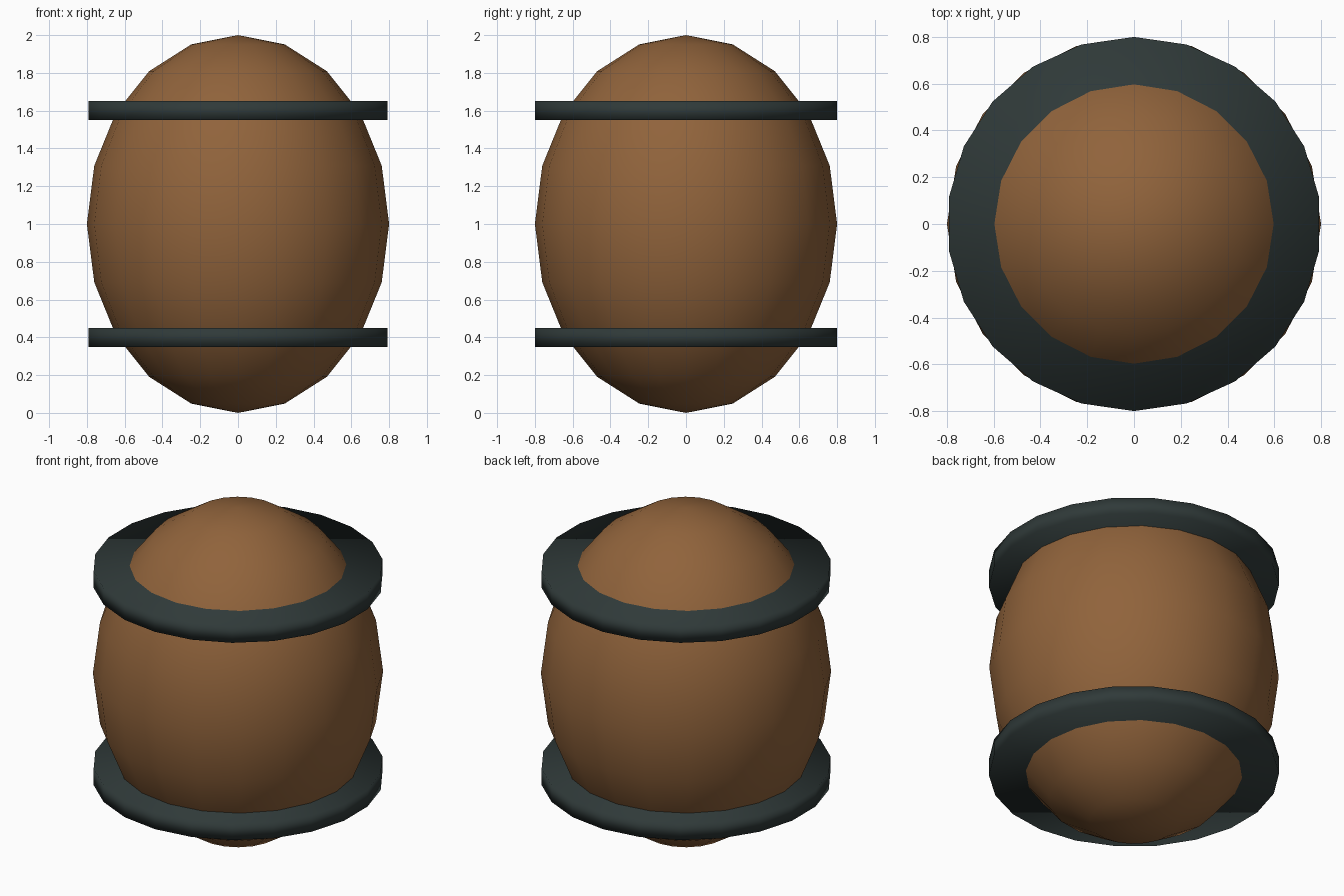
import bpy

cube = bpy.data.objects.get("Cube")
if cube:
    bpy.data.objects.remove(cube, do_unlink=True)


def make_material(name, colour):
    mat = bpy.data.materials.new(name)
    mat.use_nodes = True
    mat.diffuse_color = (*colour, 1)
    mat.node_tree.nodes["Principled BSDF"].inputs["Base Color"].default_value = (*colour, 1)
    return mat


def finish(name, mat):
    obj = bpy.context.object
    obj.name = name
    obj.data.materials.append(mat)
    bpy.ops.object.shade_smooth()
    return obj


wood = make_material("wood brown", (0.28, 0.125, 0.044))
iron = make_material("dark iron", (0.029, 0.042, 0.041))

# Rounded barrel body
bpy.ops.mesh.primitive_uv_sphere_add(segments=20, ring_count=10, radius=1, location=(0, 0, 1))
body = finish("barrel_body", wood)
body.scale = (0.8, 0.8, 1)

# Two hoops around the body, softly shaded over their rims
for name, height in (("lower_hoop", 0.4), ("upper_hoop", 1.6)):
    bpy.ops.mesh.primitive_cylinder_add(vertices=22, radius=0.8, depth=0.1, location=(0, 0, height))
    finish(name, iron)
